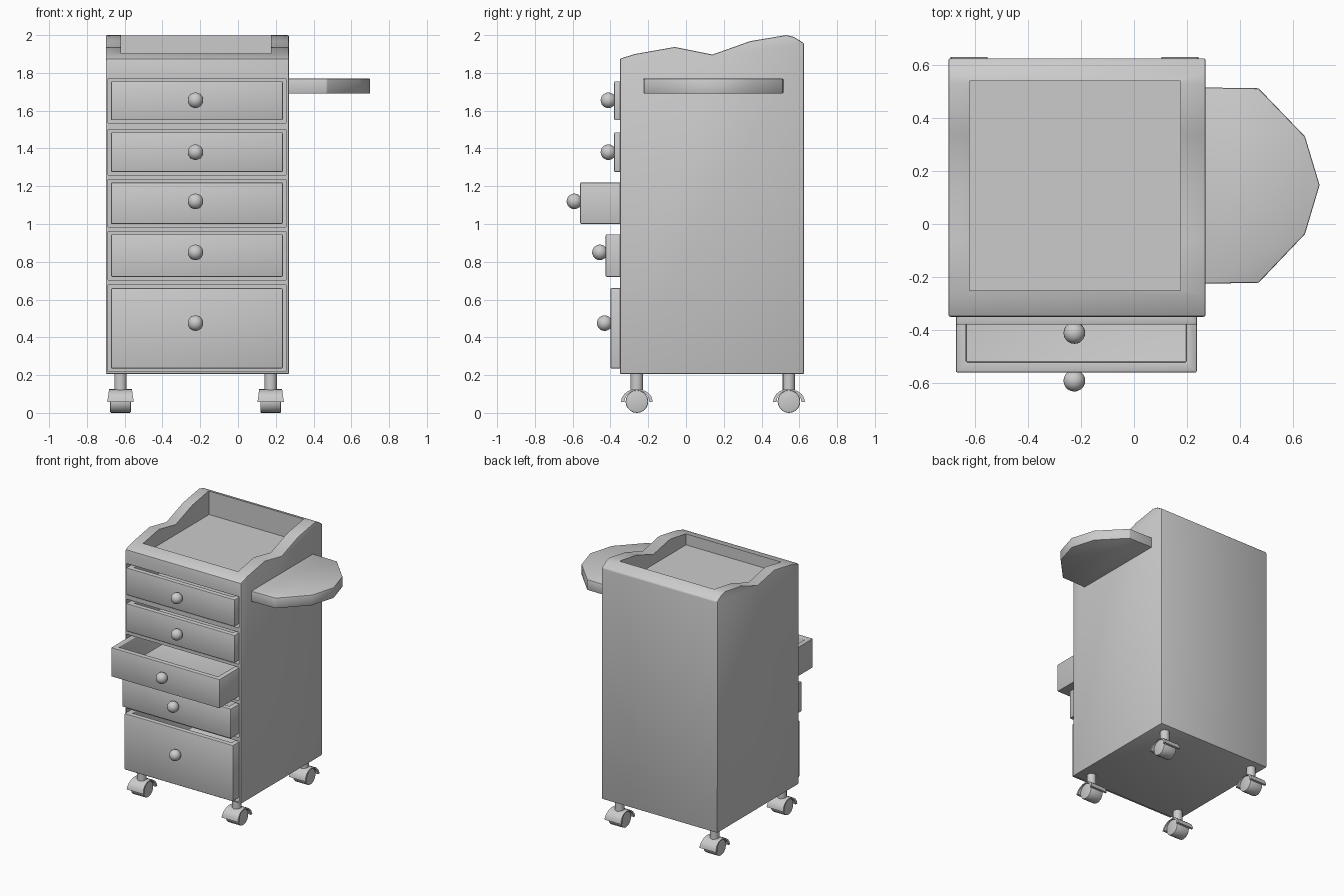
import bpy, bmesh
from math import sin, cos, pi, radians
from mathutils import Matrix, Vector

if "Cube" in bpy.data.objects:
    bpy.data.objects.remove(bpy.data.objects["Cube"])


def finish(name, bm, bevel=0.0, smooth=True):
    bmesh.ops.recalc_face_normals(bm, faces=bm.faces[:])
    me = bpy.data.meshes.new(name)
    bm.to_mesh(me)
    bm.free()
    ob = bpy.data.objects.new(name, me)
    bpy.context.collection.objects.link(ob)
    bpy.ops.object.select_all(action='DESELECT')
    bpy.context.view_layer.objects.active = ob
    ob.select_set(True)
    if bevel:
        m = ob.modifiers.new("bevel", 'BEVEL')
        m.width, m.segments, m.limit_method = bevel, 2, 'ANGLE'
        m.angle_limit = radians(40)
        bpy.ops.object.modifier_apply(modifier=m.name)
    if smooth:
        bpy.ops.object.shade_smooth_by_angle(angle=radians(35))
    return ob


def add_box(bm, x0, x1, y0, y1, z0, z1):
    mat = Matrix.Translation(((x0 + x1) / 2, (y0 + y1) / 2, (z0 + z1) / 2)) \
        @ Matrix.Diagonal((x1 - x0, y1 - y0, z1 - z0, 1))
    return bmesh.ops.create_cube(bm, size=1, matrix=mat)['verts']


def prism(bm, points, direction):
    face = bm.faces.new([bm.verts.new(p) for p in points])
    r = bmesh.ops.extrude_face_region(bm, geom=[face])
    vs = [v for v in r['geom'] if isinstance(v, bmesh.types.BMVert)]
    bmesh.ops.translate(bm, verts=vs, vec=Vector(direction))


# Drawers: bottom z, top z, front y, knob z
DRAWERS = [(1.55, 1.755, -0.38, 1.655), (1.275, 1.485, -0.38, 1.38),
           (1.0, 1.22, -0.56, 1.12), (0.72, 0.945, -0.425, 0.85),
           (0.235, 0.66, -0.40, 0.475)]

# Cabinet body with wavy top
profile = [(-0.35, 0.205), (-0.35, 1.875), (-0.27, 1.9), (-0.06, 1.937),
           (0.14, 1.897), (0.34, 1.968), (0.53, 2.0), (0.572, 1.99),
           (0.625, 1.957), (0.625, 0.205)]
bm = bmesh.new()
prism(bm, [(-0.70, y, z) for y, z in profile], (0.97, 0, 0))
body = finish("cabinet_body", bm, bevel=0.008, smooth=False)

# Hollow out the top tray and the drawer openings
bm = bmesh.new()
add_box(bm, -0.62, 0.175, -0.25, 0.54, 1.82, 2.2)
for z0, z1, _, _ in DRAWERS:
    add_box(bm, -0.688, 0.255, -0.5, 0.56, z0 - 0.016, z1 + 0.016)
cutter = finish("opening_cutter", bm, smooth=False)
cutter.hide_render = True
bpy.ops.object.select_all(action='DESELECT')
bpy.context.view_layer.objects.active = body
body.select_set(True)
cut = body.modifiers.new("openings", 'BOOLEAN')
cut.operation, cut.object, cut.solver = 'DIFFERENCE', cutter, 'EXACT'
bpy.ops.object.modifier_apply(modifier=cut.name)
bpy.ops.object.shade_smooth_by_angle(angle=radians(35))
bpy.data.objects.remove(cutter)

# Open-topped drawers with ball knobs
for i, (z0, z1, yf, zk) in enumerate(DRAWERS, 1):
    bm = bmesh.new()
    add_box(bm, -0.672, 0.237, yf, yf + 0.88, z0, z1)
    bm.normal_update()
    top = max(bm.faces, key=lambda f: f.calc_center_median().z)
    bmesh.ops.inset_region(bm, faces=[top], thickness=0.055)
    r = bmesh.ops.extrude_face_region(bm, geom=[top])
    vs = [v for v in r['geom'] if isinstance(v, bmesh.types.BMVert)]
    bmesh.ops.translate(bm, verts=vs, vec=(0, 0, 0.04 - (z1 - z0)))
    if top.is_valid:
        bm.faces.remove(top)
    finish(f"drawer_{i}", bm, bevel=0.006)

    bm = bmesh.new()
    bmesh.ops.create_uvsphere(bm, u_segments=20, v_segments=12, radius=0.041,
                              matrix=Matrix.Translation((-0.225, yf - 0.031, zk)))
    finish(f"drawer_knob_{i}", bm)

# Side shelf
outline = [(0.26, 0.515), (0.47, 0.512), (0.645, 0.33), (0.70, 0.147),
           (0.645, -0.038), (0.47, -0.222), (0.26, -0.225)]
bm = bmesh.new()
prism(bm, [(x, y, 1.69) for x, y in outline], (0, 0, 0.08))
finish("side_shelf", bm, bevel=0.006)

# Casters: stem, fender and wheel
arc = [pi * k / 10 for k in range(11)]
for fb, y in (("front", -0.26), ("back", 0.545)):
    for lr, x in (("left", -0.622), ("right", 0.173)):
        bm = bmesh.new()
        bmesh.ops.create_cone(bm, cap_ends=True, segments=16, radius1=0.033,
                              radius2=0.033, depth=0.11,
                              matrix=Matrix.Translation((x, y, 0.16)))
        finish(f"caster_stem_{fb}_{lr}", bm)

        bm = bmesh.new()
        ring = [(y + 0.084 * cos(a), 0.058 + 0.069 * sin(a)) for a in arc]
        ring += [(y + 0.066 * cos(a), 0.058 + 0.061 * sin(a)) for a in reversed(arc)]
        prism(bm, [(x - 0.07, py, pz) for py, pz in ring], (0.14, 0, 0))
        for v in bm.verts:
            v.co.x = x + (v.co.x - x) * (1 - 2.0 * max(0, v.co.z - 0.058))
        finish(f"caster_fender_{fb}_{lr}", bm)

        bm = bmesh.new()
        bmesh.ops.create_cone(bm, cap_ends=True, segments=20, radius1=0.06,
                              radius2=0.06, depth=0.11,
                              matrix=Matrix.Translation((x, y, 0.06))
                              @ Matrix.Rotation(pi / 2, 4, 'Y'))
        finish(f"caster_wheel_{fb}_{lr}", bm, bevel=0.006)
